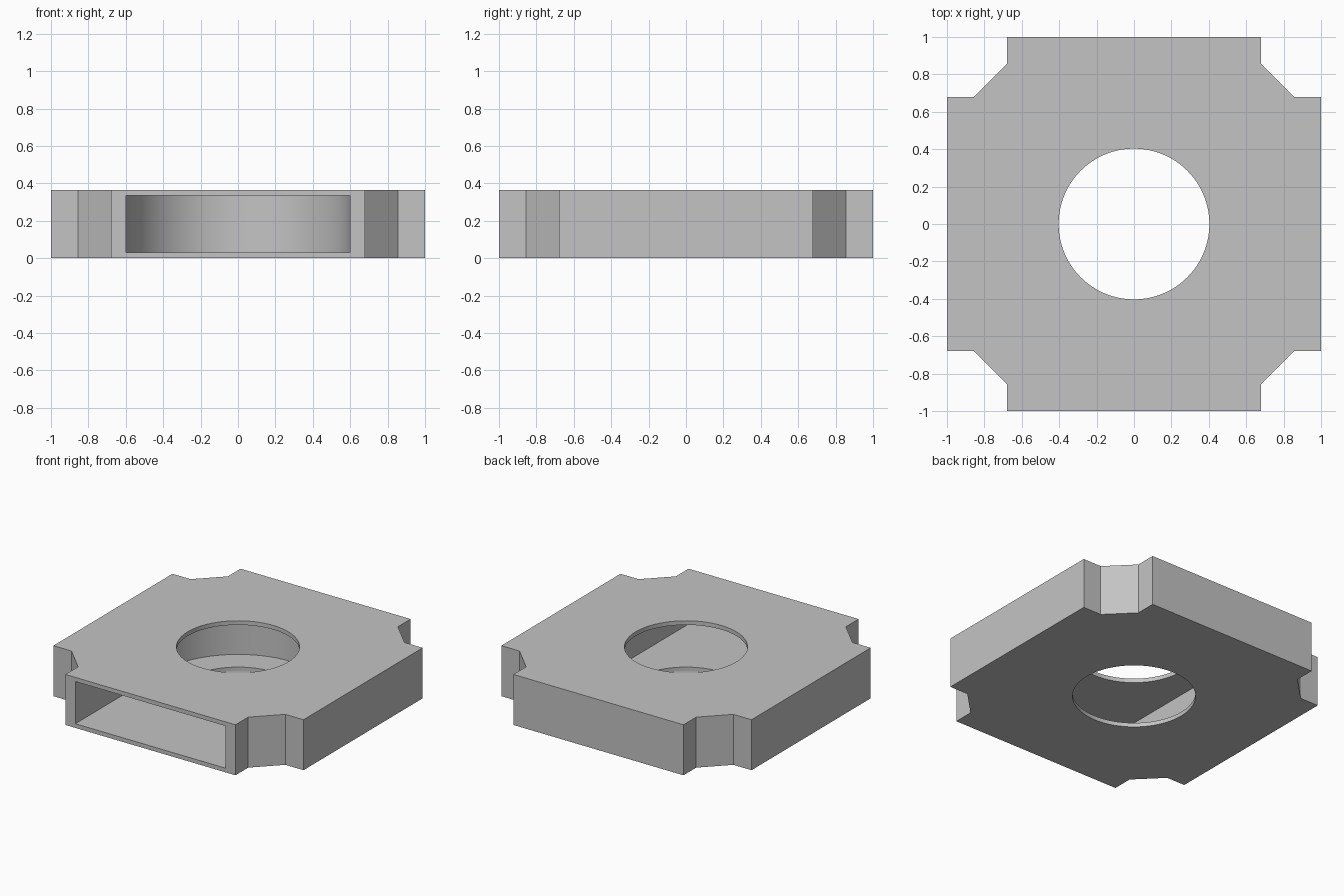
import bpy
import bmesh
from math import pi, cos, sin, radians

HEIGHT = 0.365
FLOOR, CEILING = 0.03, 0.335      # slot limits
HOLE_R, SLOT_R = 0.403, 0.6
SEGMENTS = 96

cube = bpy.data.objects.get("Cube")
if cube:
    bpy.data.objects.remove(cube, do_unlink=True)

grey = bpy.data.materials.new("plain grey")
grey.use_nodes = True
colour = (0.55, 0.55, 0.55, 1)
grey.diffuse_color = colour
grey.node_tree.nodes["Principled BSDF"].inputs["Base Color"].default_value = colour


def arc(radius, start, end, count):
    """Points along an arc about the centre."""
    return [(radius * cos(start + (end - start) * i / count),
             radius * sin(start + (end - start) * i / count)) for i in range(count + 1)]


def prism(name, outline, z0, z1):
    """Extrude a flat outline from z0 to z1."""
    bm = bmesh.new()
    face = bm.faces.new([bm.verts.new((x, y, z0)) for x, y in outline])
    extruded = bmesh.ops.extrude_face_region(bm, geom=[face])["geom"]
    verts = [v for v in extruded if isinstance(v, bmesh.types.BMVert)]
    bmesh.ops.translate(bm, verts=verts, vec=(0, 0, z1 - z0))
    bmesh.ops.recalc_face_normals(bm, faces=bm.faces)
    mesh = bpy.data.meshes.new(name)
    bm.to_mesh(mesh)
    bm.free()
    mesh.materials.append(grey)
    obj = bpy.data.objects.new(name, mesh)
    bpy.context.collection.objects.link(obj)
    return obj


# Square body with a stepped chamfer at each corner
corner = [(1, 0.68), (0.855, 0.68), (0.68, 0.855), (0.68, 1)]
outline = []
for _ in range(4):
    outline += corner
    corner = [(-y, x) for x, y in corner]
body = prism("body", outline, 0, HEIGHT)

# Round through hole, and a round-ended slot open at the front
hole = prism("hole_cutter", arc(HOLE_R, 0, 2 * pi, SEGMENTS)[:-1], -0.1, HEIGHT + 0.1)
slot = prism("slot_cutter",
             [(-SLOT_R, -1.1), (SLOT_R, -1.1)] + arc(SLOT_R, 0, pi, SEGMENTS // 2),
             FLOOR, CEILING)

bpy.ops.object.select_all(action="DESELECT")
bpy.context.view_layer.objects.active = body
body.select_set(True)
for cutter in (slot, hole):
    cutter.hide_render = True
    cut = body.modifiers.new(cutter.name, "BOOLEAN")
    cut.operation = "DIFFERENCE"
    cut.solver = "EXACT"
    cut.object = cutter
    bpy.ops.object.modifier_apply(modifier=cut.name)
    bpy.data.objects.remove(cutter, do_unlink=True)

bpy.ops.object.shade_smooth_by_angle(angle=radians(30))
